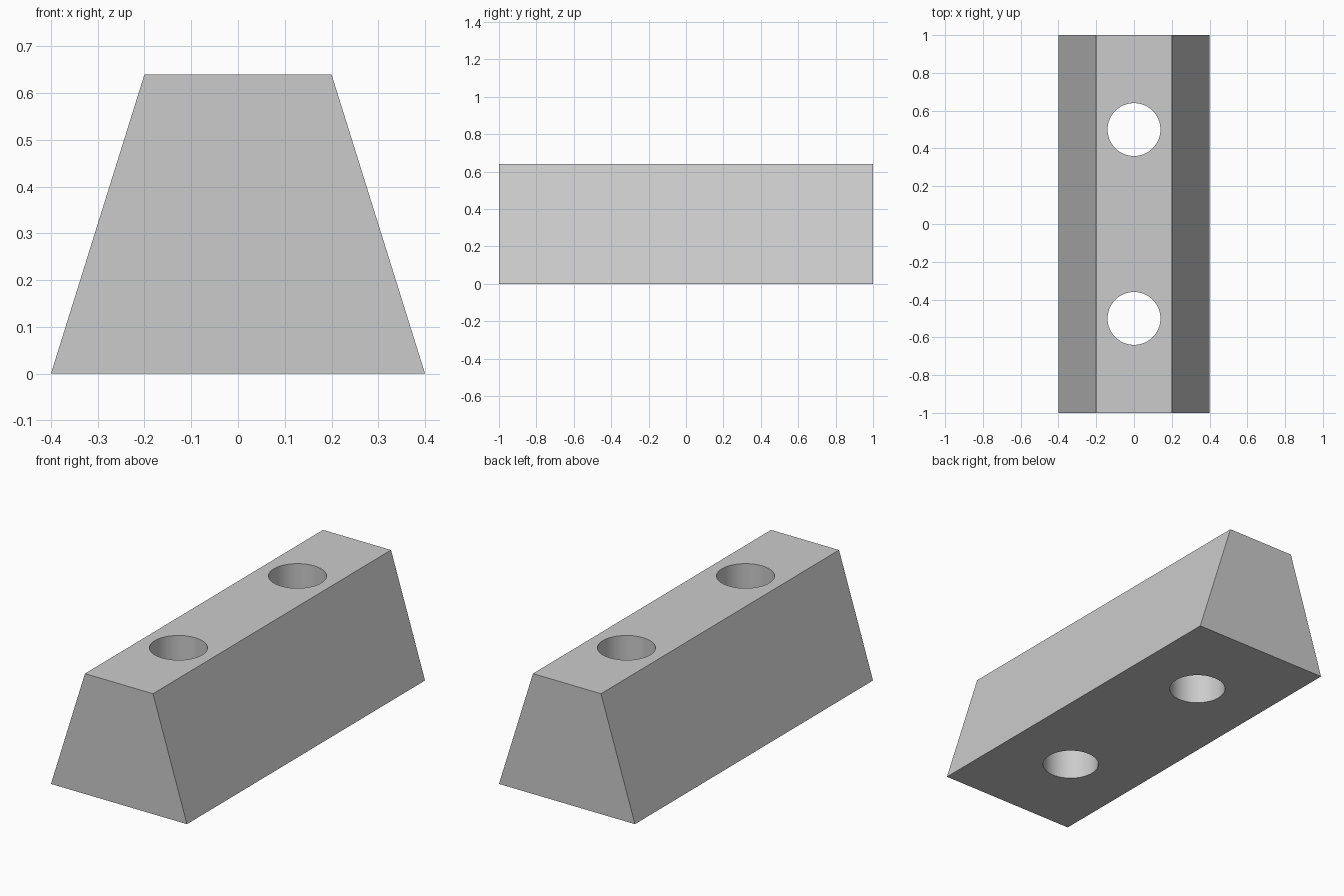
import bpy
import bmesh
from math import radians

HEIGHT = 0.64
HOLE_RADIUS = 0.14

default = bpy.data.objects.get("Cube")
if default:
    bpy.data.objects.remove(default, do_unlink=True)

grey = bpy.data.materials.new("light grey")
grey.use_nodes = True
grey.diffuse_color = (0.6, 0.6, 0.6, 1)
grey.node_tree.nodes["Principled BSDF"].inputs["Base Color"].default_value = grey.diffuse_color

# Tapered block: trapezoid profile extruded along its length
bm = bmesh.new()
profile = [(-0.4, 0), (0.4, 0), (0.2, HEIGHT), (-0.2, HEIGHT)]
face = bm.faces.new([bm.verts.new((x, -1, z)) for x, z in profile])
extruded = bmesh.ops.extrude_face_region(bm, geom=[face])["geom"]
bmesh.ops.translate(bm, vec=(0, 2, 0),
                    verts=[v for v in extruded if isinstance(v, bmesh.types.BMVert)])
bmesh.ops.recalc_face_normals(bm, faces=bm.faces)
mesh = bpy.data.meshes.new("tapered_block")
bm.to_mesh(mesh)
bm.free()
mesh.materials.append(grey)
block = bpy.data.objects.new("tapered_block", mesh)
bpy.context.collection.objects.link(block)

# Two vertical through holes
for y in (-0.5, 0.5):
    bpy.ops.mesh.primitive_cylinder_add(vertices=64, radius=HOLE_RADIUS, depth=HEIGHT + 0.4,
                                        location=(0, y, HEIGHT / 2))
    cutter = bpy.context.object
    cutter.name = "hole_cutter"
    cutter.hide_render = True
    cutter.data.materials.append(grey)
    bpy.ops.object.select_all(action="DESELECT")
    block.select_set(True)
    bpy.context.view_layer.objects.active = block
    hole = block.modifiers.new("hole", "BOOLEAN")
    hole.operation = "DIFFERENCE"
    hole.solver = "EXACT"
    hole.object = cutter
    bpy.ops.object.modifier_apply(modifier=hole.name)
    bpy.data.objects.remove(cutter, do_unlink=True)

# Smooth hole walls, crisp block edges
bpy.ops.object.shade_smooth_by_angle(angle=radians(30))
